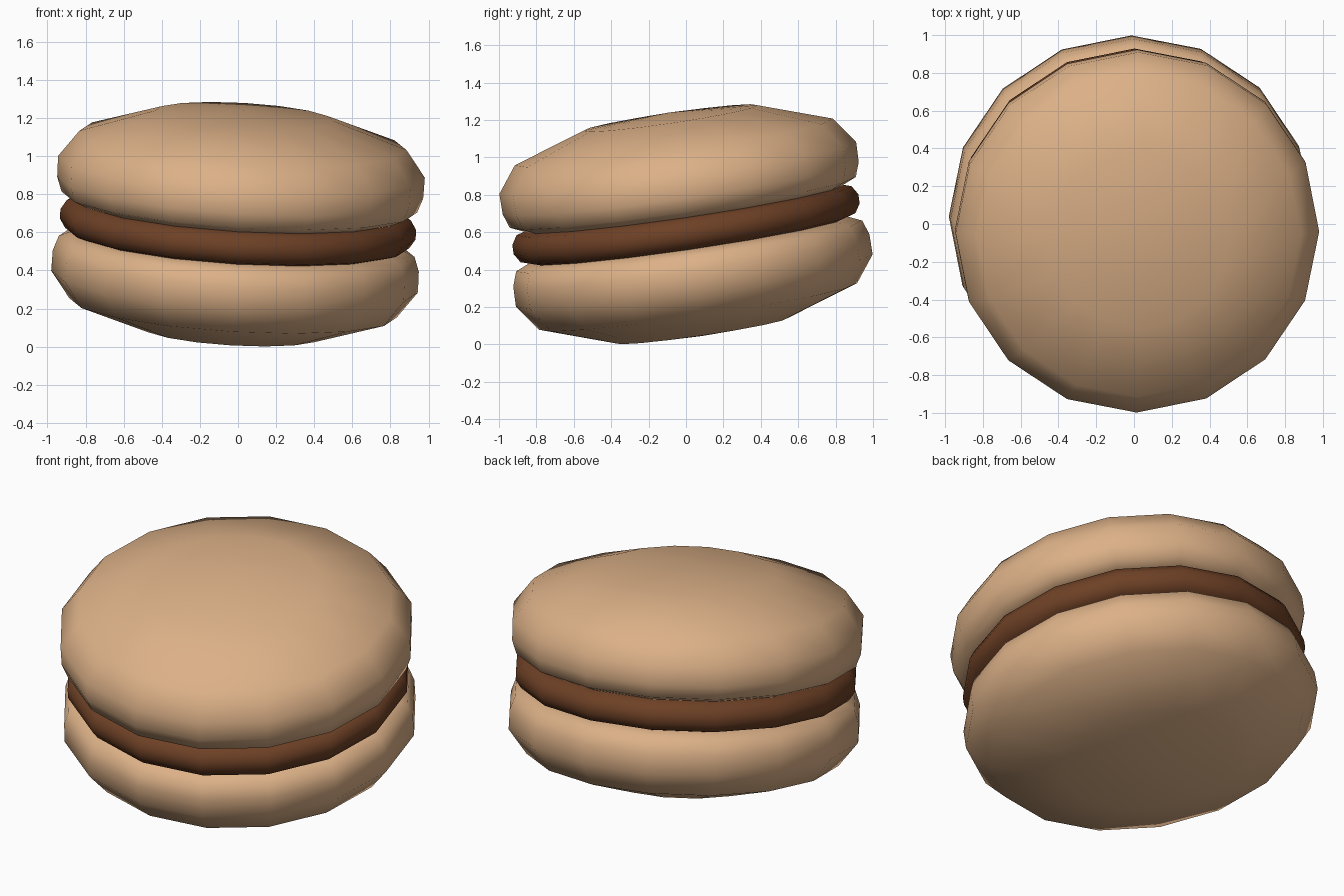
import bpy, bmesh, math
from mathutils import Vector

if "Cube" in bpy.data.objects:
    bpy.data.objects.remove(bpy.data.objects["Cube"])

SIDES = 16
CENTRE = Vector((0, 0, 0.643))
# the whole sandwich leans: higher at the back and on the left
TILT = Vector((0, 0, 1)).rotation_difference(Vector((0.06, -0.147, 1)).normalized())


def material(name, rgb):
    m = bpy.data.materials.new(name)
    m.diffuse_color = (*rgb, 1)
    m.use_nodes = True
    m.node_tree.nodes["Principled BSDF"].inputs["Base Color"].default_value = m.diffuse_color
    return m


def lathe(name, profile, mat):
    """Revolve (radius, height) points, ordered top to bottom; radius 0 is a pole."""
    bm = bmesh.new()
    rings = []
    for r, h in profile:
        if r == 0:
            rings.append([bm.verts.new((0, 0, h))] * SIDES)
        else:
            rings.append([bm.verts.new((r * math.cos(math.tau * i / SIDES),
                                        r * math.sin(math.tau * i / SIDES), h))
                          for i in range(SIDES)])
    for a, b in zip(rings, rings[1:]):
        for i in range(SIDES):
            j = (i + 1) % SIDES
            quad = dict.fromkeys((a[i], b[i], b[j], a[j]))  # drops repeated pole
            bm.faces.new(list(quad)).smooth = True
    bmesh.ops.recalc_face_normals(bm, faces=bm.faces)
    mesh = bpy.data.meshes.new(name)
    bm.to_mesh(mesh)
    bm.free()
    mesh.materials.append(mat)
    obj = bpy.data.objects.new(name, mesh)
    obj.location = CENTRE
    obj.rotation_mode = 'QUATERNION'
    obj.rotation_quaternion = TILT
    bpy.context.collection.objects.link(obj)
    return obj


biscuit = material("biscuit tan", (0.72, 0.44, 0.245))
chocolate = material("chocolate brown", (0.155, 0.052, 0.019))

# domed shells, the lower one a mirror of the upper
shell = [(0, 0.605), (0.47, 0.575), (0.86, 0.445), (0.964, 0.305),
         (0.962, 0.195), (0.935, 0.118), (0.86, 0.085), (0, 0.085)]
lathe("top_shell", shell, biscuit)
lathe("bottom_shell", [(r, -h) for r, h in reversed(shell)], biscuit)

# rounded disc of filling
half = [(0, 0.09), (0.85, 0.09), (0.905, 0.073), (0.935, 0.025)]
lathe("filling", half + [(r, -h) for r, h in reversed(half)], chocolate)
